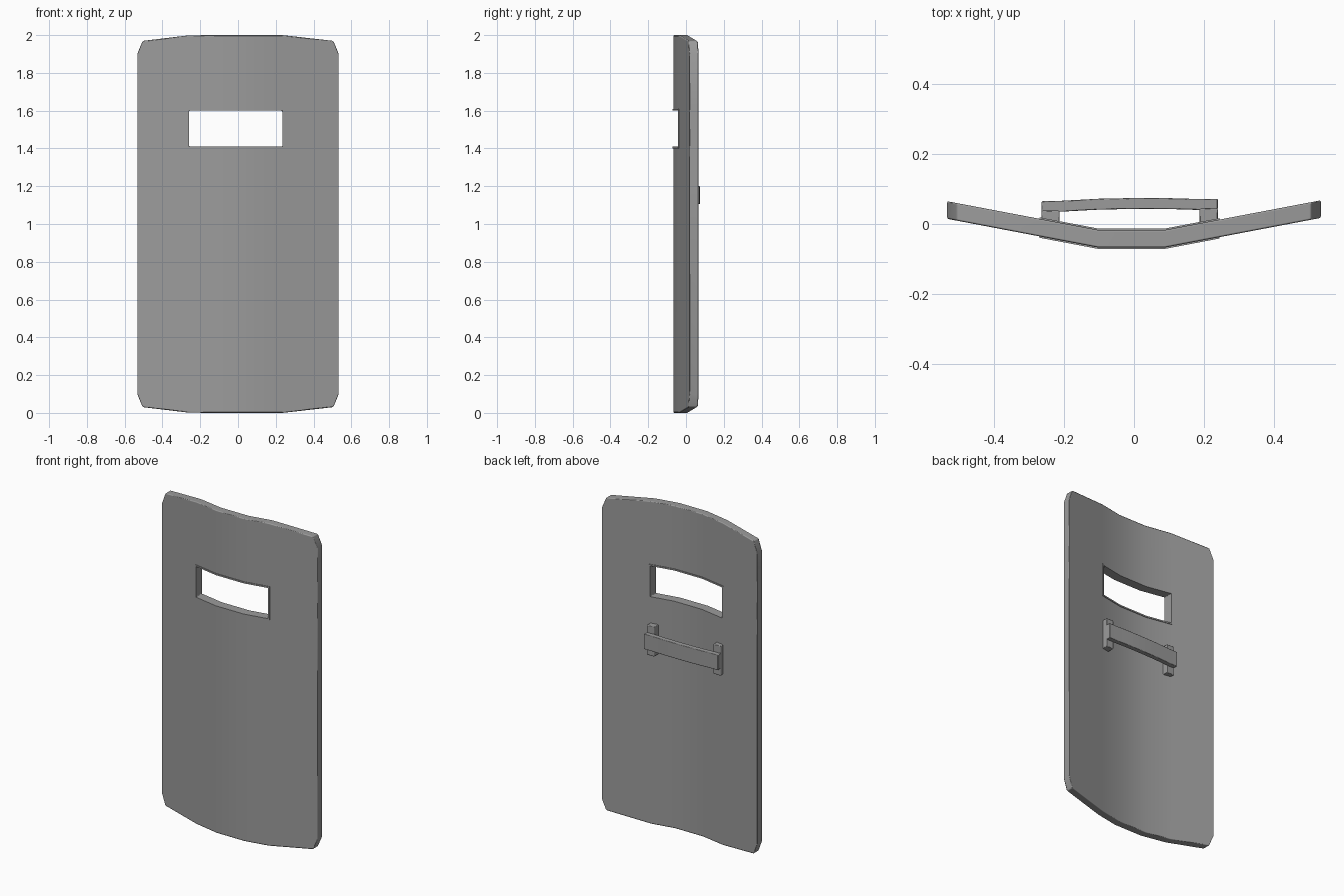
import bpy, bmesh, math

cube = bpy.data.objects.get("Cube")
if cube:
    bpy.data.objects.remove(cube, do_unlink=True)

grey = bpy.data.materials.new("shield grey")
grey.use_nodes = True
COLOUR = (0.33, 0.33, 0.33, 1)
grey.diffuse_color = COLOUR
grey.node_tree.nodes["Principled BSDF"].inputs["Base Color"].default_value = COLOUR

THICK = 0.05
WIN_L, WIN_R, WIN_B, WIN_T = -0.26, 0.235, 1.41, 1.6


def front_y(x):
    """Front of the bent sheet: flat middle, wings swept back."""
    return -0.067 + max(0, abs(x + 0.007) - 0.095) * 0.19


def top_z(x):
    """Upper outline of the sheet with its clipped corners."""
    a = abs(x)
    if a <= 0.25:
        return 2.0
    if a <= 0.505:
        return 2.0 - (a - 0.25) * 0.12
    return 1.9


def finish(name, bm, bevel):
    bmesh.ops.remove_doubles(bm, verts=bm.verts, dist=0.0005)
    bmesh.ops.recalc_face_normals(bm, faces=bm.faces)
    mesh = bpy.data.meshes.new(name)
    bm.to_mesh(mesh)
    bm.free()
    mesh.materials.append(grey)
    ob = bpy.data.objects.new(name, mesh)
    bpy.context.collection.objects.link(ob)
    bpy.ops.object.select_all(action='DESELECT')
    ob.select_set(True)
    bpy.context.view_layer.objects.active = ob
    bpy.ops.object.shade_smooth_by_angle(angle=math.radians(30))
    if bevel:
        mod = ob.modifiers.new("edge bevel", 'BEVEL')
        mod.width = bevel
        mod.segments = 1
        mod.limit_method = 'ANGLE'
        mod.angle_limit = math.radians(35)
        mod.harden_normals = True
    return ob


def bent_sheet(name, xs, rows, hole, grow=0.0, bevel=0.0):
    """Grid of cells following the bend, without the hole, extruded along y."""
    bm = bmesh.new()
    grid = [[bm.verts.new((x, front_y(x) - grow, row(x))) for x in xs] for row in rows]
    for j in range(len(rows) - 1):
        for i in range(len(xs) - 1):
            mid = (xs[i] + xs[i + 1]) / 2
            if j == hole and WIN_L < mid < WIN_R:
                continue
            bm.faces.new((grid[j][i], grid[j][i + 1], grid[j + 1][i + 1], grid[j + 1][i]))
    bmesh.ops.remove_doubles(bm, verts=bm.verts, dist=0.0005)
    ext = bmesh.ops.extrude_face_region(bm, geom=bm.faces[:], use_keep_orig=True)
    moved = [g for g in ext["geom"] if isinstance(g, bmesh.types.BMVert)]
    bmesh.ops.translate(bm, verts=moved, vec=(0, THICK + 2 * grow, 0))
    return finish(name, bm, bevel)


def level(z):
    return lambda x: z


# Main sheet with the viewing slot
bent_sheet("shield_panel",
           [-0.533, -0.505, WIN_L, -0.102, 0.088, WIN_R, 0.505, 0.533],
           [lambda x: 2 - top_z(x), level(0.1), level(WIN_B), level(WIN_T),
            level(1.9), top_z],
           hole=2, bevel=0.005)

# Thin lip around the slot
LIP = 0.009
bent_sheet("slot_lip",
           [WIN_L - LIP, WIN_L, -0.102, 0.088, WIN_R, WIN_R + LIP],
           [level(WIN_B - LIP), level(WIN_B), level(WIN_T), level(WIN_T + LIP)],
           hole=1, grow=0.004)


def slab(name, outline, z0, z1, bevel):
    """Plan outline raised from z0 to z1."""
    bm = bmesh.new()
    face = bm.faces.new([bm.verts.new((x, y, z0)) for x, y in outline])
    ext = bmesh.ops.extrude_face_region(bm, geom=[face], use_keep_orig=True)
    moved = [g for g in ext["geom"] if isinstance(g, bmesh.types.BMVert)]
    bmesh.ops.translate(bm, verts=moved, vec=(0, 0, z1 - z0))
    return finish(name, bm, bevel)


# Handle mounts on the back of the sheet
for name, x0, x1, back in (("right_mount", -0.264, -0.212, 0.038),
                           ("left_mount", 0.187, 0.239, 0.045)):
    slab(name, [(x0, -0.005), (x1, -0.005), (x1, back), (x0, back)], 1.06, 1.245, 0.004)

# Slightly bowed grip bar
bar = [(-0.264, 0.065), (-0.21, 0.066), (-0.1, 0.072), (0.0, 0.074),
       (0.09, 0.074), (0.187, 0.071), (0.239, 0.072)]
slab("grip_bar", bar + [(x, y - 0.031) for x, y in reversed(bar)], 1.105, 1.2, 0.003)
